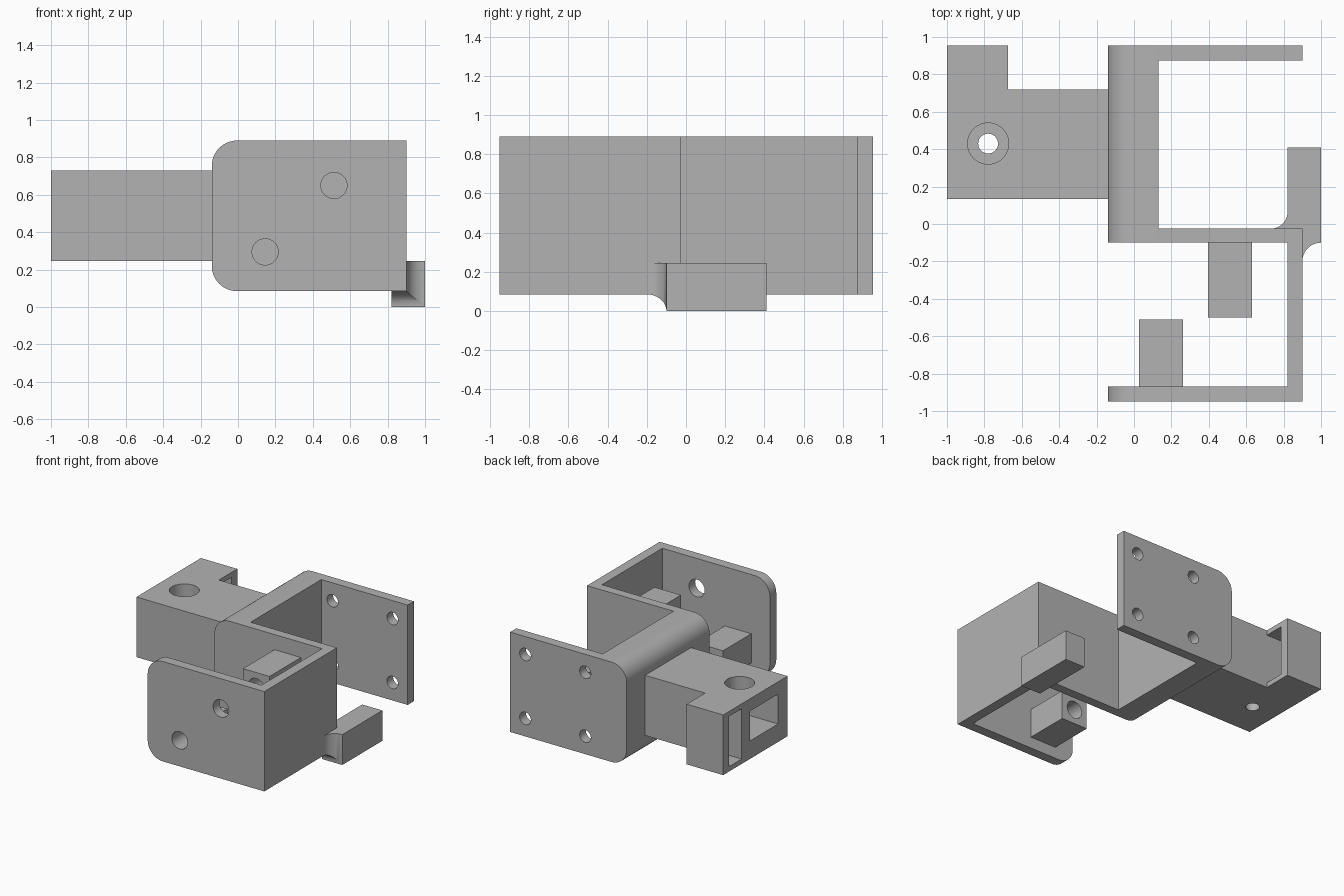
import bpy, bmesh
from math import sin, cos, pi, radians
from mathutils import Matrix

cube = bpy.data.objects.get("Cube")
if cube:
    bpy.data.objects.remove(cube, do_unlink=True)

grey = bpy.data.materials.new("plain_grey")
grey.use_nodes = True
colour = (0.45, 0.45, 0.45, 1)
grey.diffuse_color = colour
grey.node_tree.nodes["Principled BSDF"].inputs["Base Color"].default_value = colour

LOW, HIGH = 0.085, 0.89      # bracket height range
LEFT, RIGHT = -0.14, 0.9     # bracket width range
RADIUS = 0.135


def loft(name, sections):
    """Skin a row of matching outlines and cap both ends."""
    bm = bmesh.new()
    rings = [[bm.verts.new(p) for p in s] for s in sections]
    n = len(rings[0])
    for a, b in zip(rings, rings[1:]):
        for i in range(n):
            j = (i + 1) % n
            bm.faces.new((a[i], a[j], b[j], b[i]))
    bm.faces.new(rings[0])
    bm.faces.new(rings[-1])
    bmesh.ops.recalc_face_normals(bm, faces=bm.faces)
    mesh = bpy.data.meshes.new(name)
    bm.to_mesh(mesh)
    bm.free()
    mesh.materials.append(grey)
    obj = bpy.data.objects.new(name, mesh)
    bpy.context.collection.objects.link(obj)
    return obj


def box(name, x, y, z):
    return loft(name, [[(x[0], y[0], h), (x[1], y[0], h), (x[1], y[1], h), (x[0], y[1], h)] for h in z])


def arc(cx, cy, r, start, end, steps=14):
    angles = [radians(start + (end - start) * i / steps) for i in range(steps + 1)]
    return [(cx + r * cos(a), cy + r * sin(a)) for a in angles]


def rounded_slab(name, right, y):
    """Slab whose two -x corners are rounded in the front outline."""
    cx = LEFT + RADIUS
    outline = [(right, LOW), (right, HIGH)]
    outline += arc(cx, HIGH - RADIUS, RADIUS, 90, 180) + arc(cx, LOW + RADIUS, RADIUS, 180, 270)
    return loft(name, [[(px, d, pz) for px, pz in outline] for d in y])


def cylinder(axis, a, b, r, ends):
    """Round cutter along y or z."""
    ring = arc(a, b, r, 0, 360 - 360 / 40, 39)
    if axis == "y":
        return loft("cutter", [[(p, e, q) for p, q in ring] for e in ends])
    return loft("cutter", [[(p, q, e) for p, q in ring] for e in ends])


def boolean(obj, other, operation="DIFFERENCE"):
    other.hide_render = True
    mod = obj.modifiers.new("boolean", "BOOLEAN")
    mod.operation = operation
    mod.solver = "EXACT"
    mod.object = other
    bpy.context.view_layer.objects.active = obj
    bpy.ops.object.modifier_apply(modifier=mod.name)
    bpy.data.objects.remove(other, do_unlink=True)


# Bracket: front plate, side wall, middle plate, spine and back plate
front_plate = rounded_slab("front_plate", RIGHT, (-0.95, -0.87))
side_wall = box("side_wall", (0.82, RIGHT), (-0.87, -0.1), (LOW, HIGH))
spine = rounded_slab("spine", 0.13, (-0.1, 0.955))
middle_plate = box("middle_plate", (0.13, RIGHT), (-0.1, -0.025), (LOW, HIGH))
back_plate = box("back_plate", (0.13, RIGHT), (0.875, 0.955), (LOW, HIGH))

# Square bosses facing each other inside the front channel
HALF = 0.118
bosses = {"front_boss": (0.145, 0.295, -0.87, -0.51), "middle_boss": (0.513, 0.65, -0.5, -0.1)}
boss_parts = []
for name, (x, z, y0, y1) in bosses.items():
    boss = box(name, (x - HALF, x + HALF), (y0, y1), (z - HALF, z + HALF))
    boolean(boss, cylinder("y", x, z, 0.07, (y0 - 0.1, y1 + 0.1)))
    boolean(front_plate, cylinder("y", x, z, 0.07, (-1.1, -0.7)))
    boss_parts.append(boss)

# Four mounting holes in the back plate
for x in (0.23, 0.765):
    for z in (0.23, 0.745):
        boolean(back_plate, cylinder("y", x, z, 0.05, (0.8, 1.1)))

# Arm with a strap loop, a side pocket and a stepped bolt hole
arm_outline = [(-1, 0.135), (LEFT, 0.135), (LEFT, 0.72), (-0.675, 0.72), (-0.675, 0.955), (-1, 0.955)]
arm = loft("arm", [[(x, y, z) for x, y in arm_outline] for z in (0.245, 0.73)])
boolean(arm, box("cutter", (-1.1, -0.6), (0.72, 0.88), (0.285, 0.69)))
boolean(arm, box("cutter", (-1.1, -0.6), (0.255, 0.61), (0.39, 0.63)))
boolean(arm, cylinder("z", -0.78, 0.43, 0.11, (0.5, 0.8)))
boolean(arm, cylinder("z", -0.78, 0.43, 0.053, (0.1, 0.55)))

# Hook: rectangular finger flaring out of the wall's lower corner
sections = []
for i in range(13):
    a = pi / 2 * i / 12
    flare = 1 - cos(a)
    sections.append((-0.2 + 0.1 * sin(a), 0.9 + 0.1 * flare, LOW * (1 - flare)))
sections.append((0.41, 1, 0))
hook = loft("hook", [[(0.821, y, z), (x, y, z), (x, y, 0.245), (0.821, y, 0.245)] for y, x, z in sections])

# Concave fillet between the hook and the middle plate
fillet_outline = [(0.821, -0.025)] + arc(0.731, 0.065, 0.09, -90, 0, 10)
fillet = loft("hook_fillet", [[(x, y, z) for x, y in fillet_outline] for z in (LOW, 0.245)])

# Smooth the rounded surfaces, keep edges sharp
bpy.ops.object.select_all(action="DESELECT")
for part in [front_plate, spine, back_plate, arm, hook, fillet] + boss_parts:
    part.select_set(True)
bpy.context.view_layer.objects.active = front_plate
bpy.ops.object.shade_smooth_by_angle(angle=radians(30))
